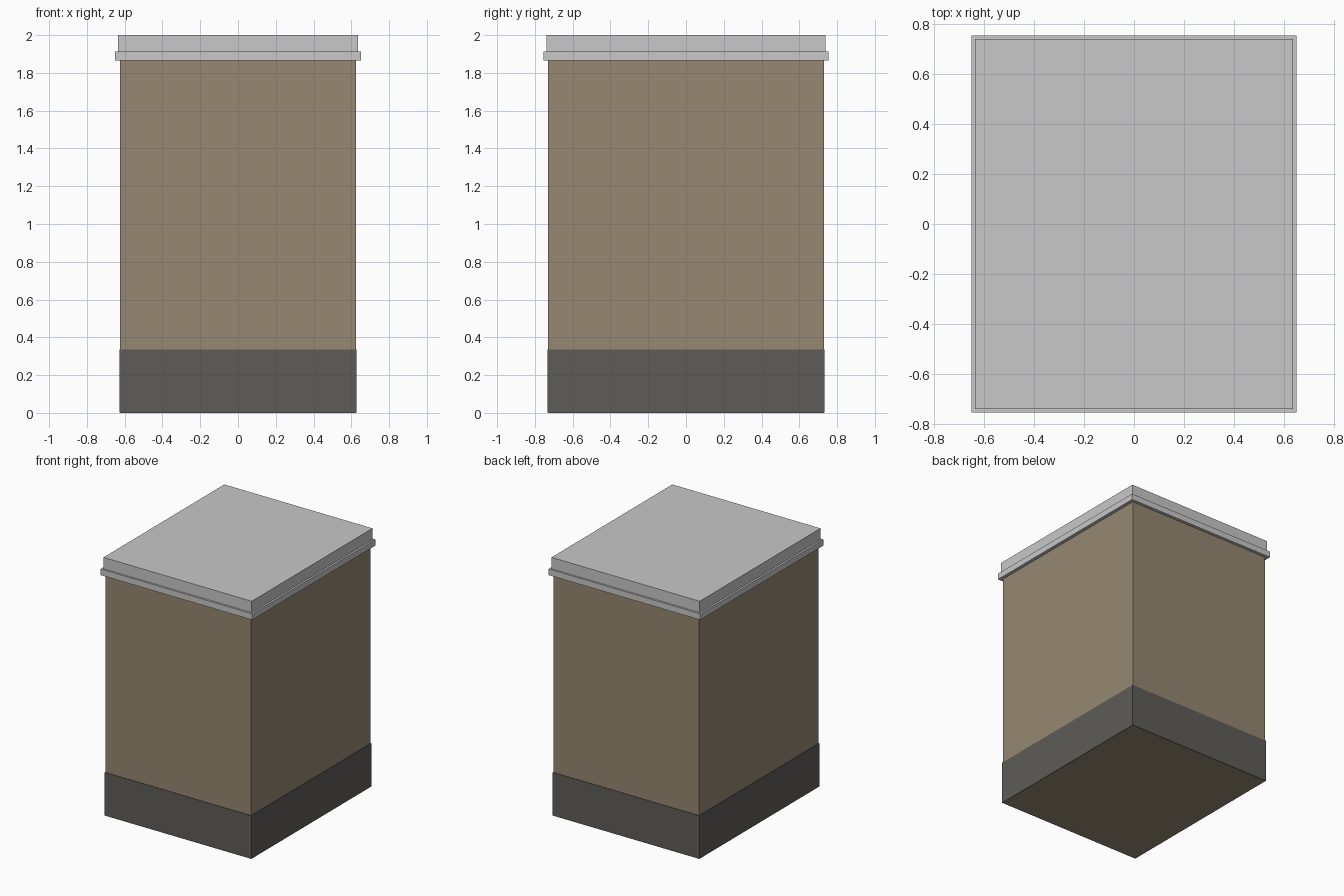
import bpy

if "Cube" in bpy.data.objects:
    bpy.data.objects.remove(bpy.data.objects["Cube"])


def material(name, rgb):
    m = bpy.data.materials.new(name)
    m.diffuse_color = (*rgb, 1.0)
    m.use_nodes = True
    m.node_tree.nodes["Principled BSDF"].inputs["Base Color"].default_value = m.diffuse_color
    return m


def box(name, half_x, half_y, z0, z1, mat):
    # Axis-aligned block centred on x and y, spanning z0 to z1
    bpy.ops.mesh.primitive_cube_add(size=2, location=(0, 0, 0))
    ob = bpy.context.object
    ob.name = name
    for v in ob.data.vertices:
        v.co.x *= half_x
        v.co.y *= half_y
        v.co.z = z1 if v.co.z > 0 else z0
    ob.data.materials.append(mat)
    return ob


tan = material("tan_brown", (0.305, 0.246, 0.168))
dark = material("dark_grey", (0.114, 0.107, 0.098))
light = material("light_grey", (0.578, 0.578, 0.578))

# Main body, running the full height inside the base band
box("body", 0.624, 0.730, 0.0, 1.88, tan)

# Dark band around the foot, a hair above the body's underside
box("base_band", 0.628, 0.734, 0.001, 0.335, dark)

# Protruding rim and the slab on top
box("lid_rim", 0.65, 0.754, 1.865, 1.912, light)
box("lid_top", 0.635, 0.739, 1.912, 2.0, light)
